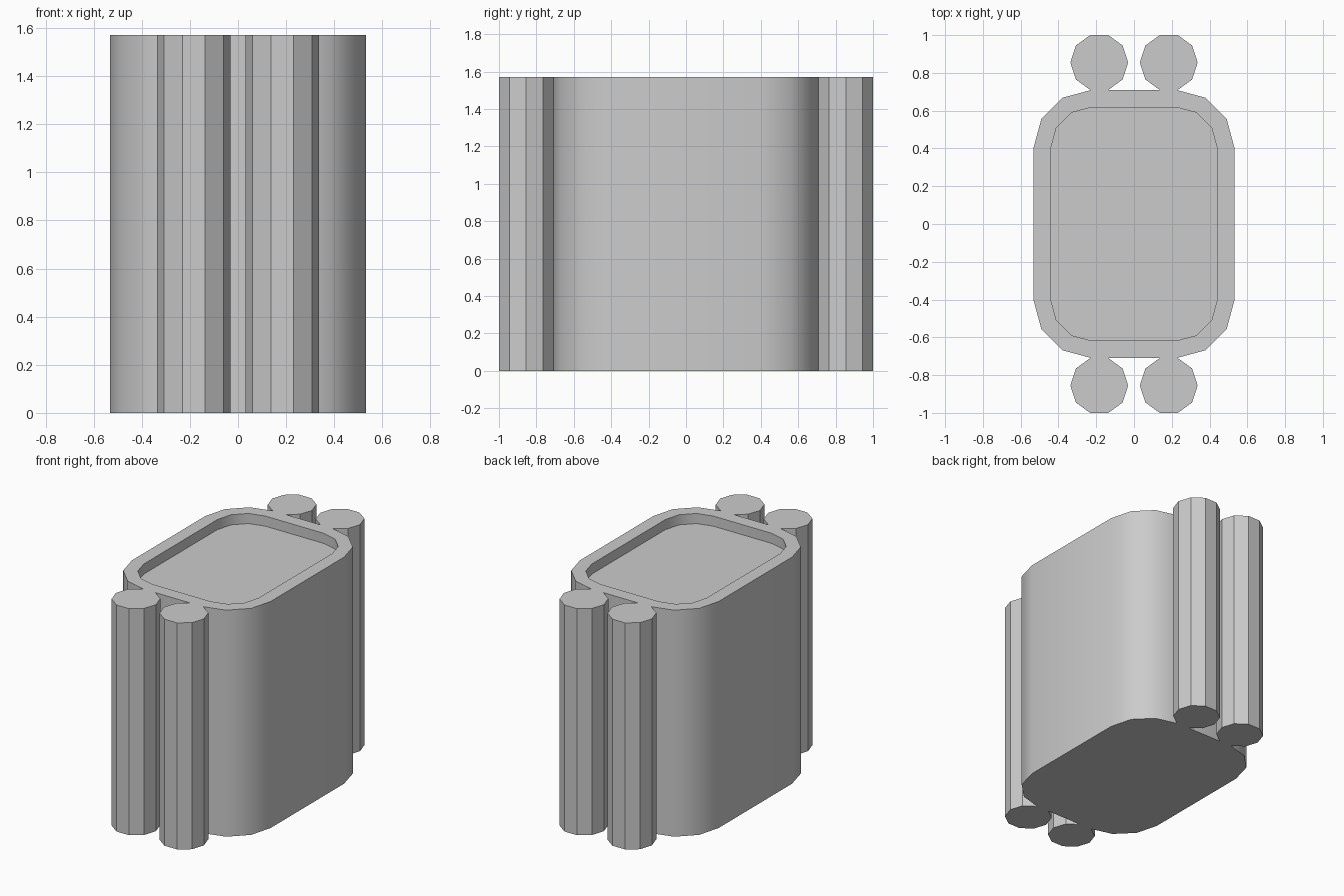
import bpy, bmesh, math

HEIGHT = 1.57
RECESS = 0.07

cube = bpy.data.objects.get("Cube")
if cube:
    bpy.data.objects.remove(cube, do_unlink=True)

grey = bpy.data.materials.new("plain grey")
grey.use_nodes = True
grey.diffuse_color = (0.6, 0.6, 0.6, 1)
grey.node_tree.nodes["Principled BSDF"].inputs["Base Color"].default_value = (0.6, 0.6, 0.6, 1)


def rounded_rect(cx, cy, radius):
    """Outline with four arc corners of three segments each."""
    pts = []
    for quarter, (sx, sy) in enumerate([(1, 1), (-1, 1), (-1, -1), (1, -1)]):
        for step in range(4):
            a = math.radians(90 * quarter + 30 * step)
            pts.append((sx * cx + radius * math.cos(a), sy * cy + radius * math.sin(a)))
    return pts


def finish(bm, name):
    bmesh.ops.recalc_face_normals(bm, faces=bm.faces)
    mesh = bpy.data.meshes.new(name)
    bm.to_mesh(mesh)
    bm.free()
    mesh.materials.append(grey)
    obj = bpy.data.objects.new(name, mesh)
    bpy.context.collection.objects.link(obj)
    return obj


# Body: outer wall, flat rim, and a shallow recess in the top
bm = bmesh.new()
outer = rounded_rect(0.224, 0.402, 0.308)
inner = rounded_rect(0.224, 0.402, 0.216)
levels = [(outer, 0), (outer, HEIGHT), (inner, HEIGHT), (inner, HEIGHT - RECESS)]
rings = [[bm.verts.new((x, y, z)) for x, y in pts] for pts, z in levels]
for low, high in zip(rings, rings[1:]):
    for i in range(len(low)):
        j = (i + 1) % len(low)
        bm.faces.new((low[i], low[j], high[j], high[i]))
bm.faces.new(rings[0])
bm.faces.new(rings[-1])
body = finish(bm, "body")
bpy.ops.object.select_all(action="DESELECT")
body.select_set(True)
bpy.context.view_layer.objects.active = body
bpy.ops.object.shade_smooth_by_angle(angle=math.radians(33))

# Four ten-sided posts, two on the front and two on the back
for end, sy in (("front", -1), ("back", 1)):
    for side, sx in (("left", 1), ("right", -1)):
        bm = bmesh.new()
        ring = [bm.verts.new((sx * 0.184 + 0.153 * math.cos(math.tau * i / 10),
                              sy * 0.855 + 0.153 * math.sin(math.tau * i / 10), 0))
                for i in range(10)]
        base = bm.faces.new(ring)
        top = bmesh.ops.extrude_face_region(bm, geom=[base], use_keep_orig=True)
        bmesh.ops.translate(bm, vec=(0, 0, HEIGHT),
                            verts=[g for g in top["geom"] if isinstance(g, bmesh.types.BMVert)])
        finish(bm, f"{end}_{side}_post")
